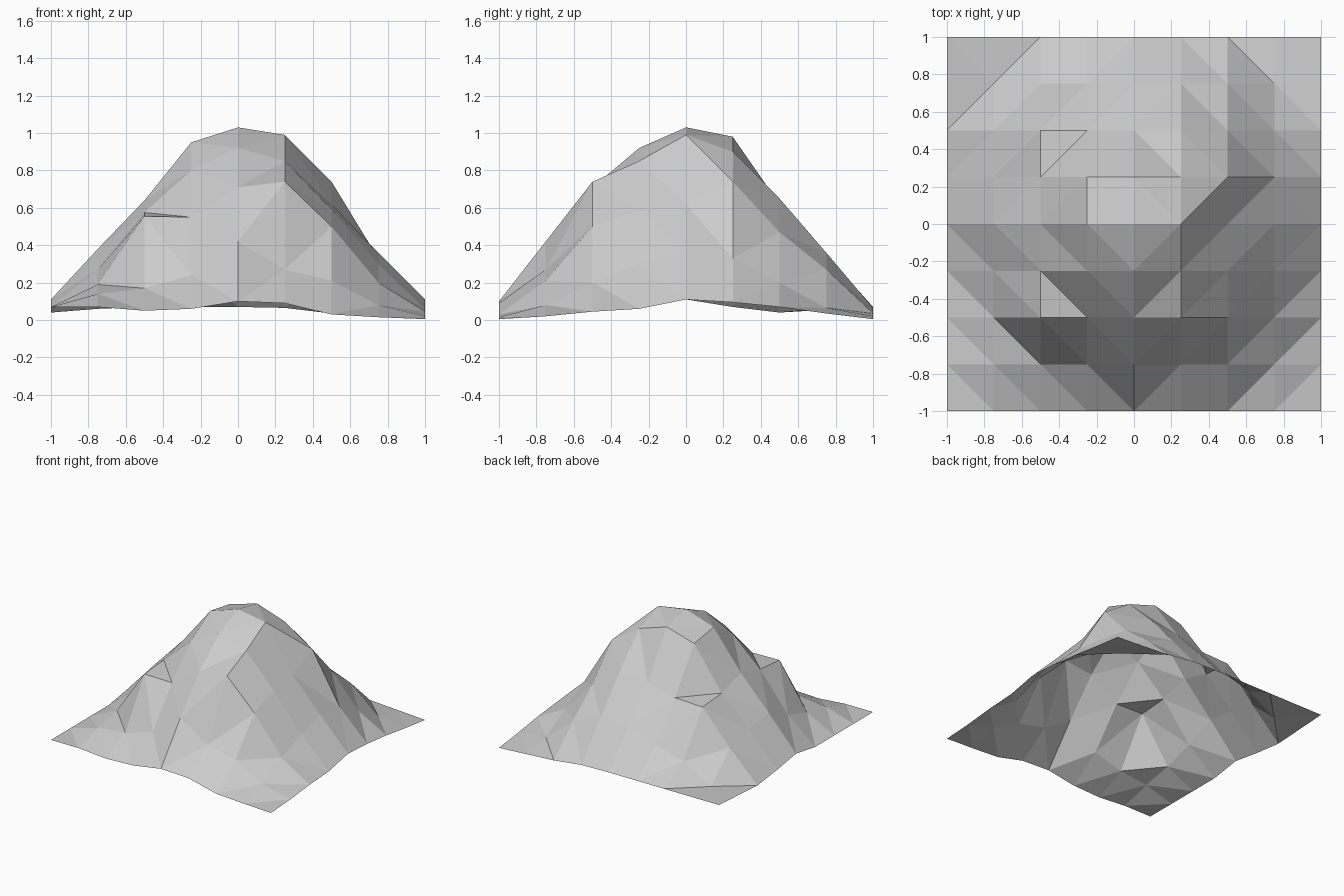
import bpy
import bmesh

# Remove the default cube
default_cube = bpy.data.objects.get("Cube")
if default_cube:
    bpy.data.objects.remove(default_cube, do_unlink=True)

CELLS = 8  # terrain cells along each side

# Elevations in hundredths, one row per grid line from front to back,
# each row running from the right side (-x) to the left side (+x)
ELEVATIONS = [
    [7, 7, 5, 6, 10, 9, 3, 1.5, 0.5],
    [7, 14, 17, 24, 42, 27, 21, 8, 2],
    [7, 19, 55.5, 55, 71, 74, 50, 20, 4.5],
    [7, 27, 57.5, 80, 92, 85, 59, 30, 6],
    [11, 38, 64, 95, 103, 99, 62, 36, 11],
    [7, 34, 57, 91, 98, 90, 74, 33, 9.5],
    [4, 28, 55, 56, 62, 65, 47, 20, 7],
    [5.5, 6, 20, 27, 35, 36, 27, 6.5, 3.5],
    [7, 7, 7, 7, 7, 6.5, 3.5, 2, 0.5],
]


def make_material(name, colour):
    """Plain matte material with matching viewport and render colour."""
    material = bpy.data.materials.new(name)
    material.use_nodes = True
    material.diffuse_color = colour
    shader = material.node_tree.nodes["Principled BSDF"]
    shader.inputs["Base Color"].default_value = colour
    shader.inputs["Roughness"].default_value = 0.9
    return material


def build_terrain(name, elevations, material):
    """Open faceted sheet: a flat grid raised to the given elevations."""
    bm = bmesh.new()
    bmesh.ops.create_grid(bm, x_segments=CELLS, y_segments=CELLS, size=1)

    # Raise every grid point
    for vert in bm.verts:
        column = round((vert.co.x + 1) * CELLS / 2)
        row = round((vert.co.y + 1) * CELLS / 2)
        vert.co.z = elevations[row][column] / 100

    # Split each cell along its shorter diagonal for the faceted rock look
    bmesh.ops.triangulate(bm, faces=bm.faces[:], quad_method="SHORT_EDGE")
    for face in bm.faces:
        face.smooth = False

    mesh = bpy.data.meshes.new(name)
    bm.to_mesh(mesh)
    bm.free()
    mesh.materials.append(material)
    terrain = bpy.data.objects.new(name, mesh)
    bpy.context.collection.objects.link(terrain)
    return terrain


# Mountain
stone = make_material("stone_grey", (0.6, 0.6, 0.6, 1))
build_terrain("mountain_terrain", ELEVATIONS, stone)
